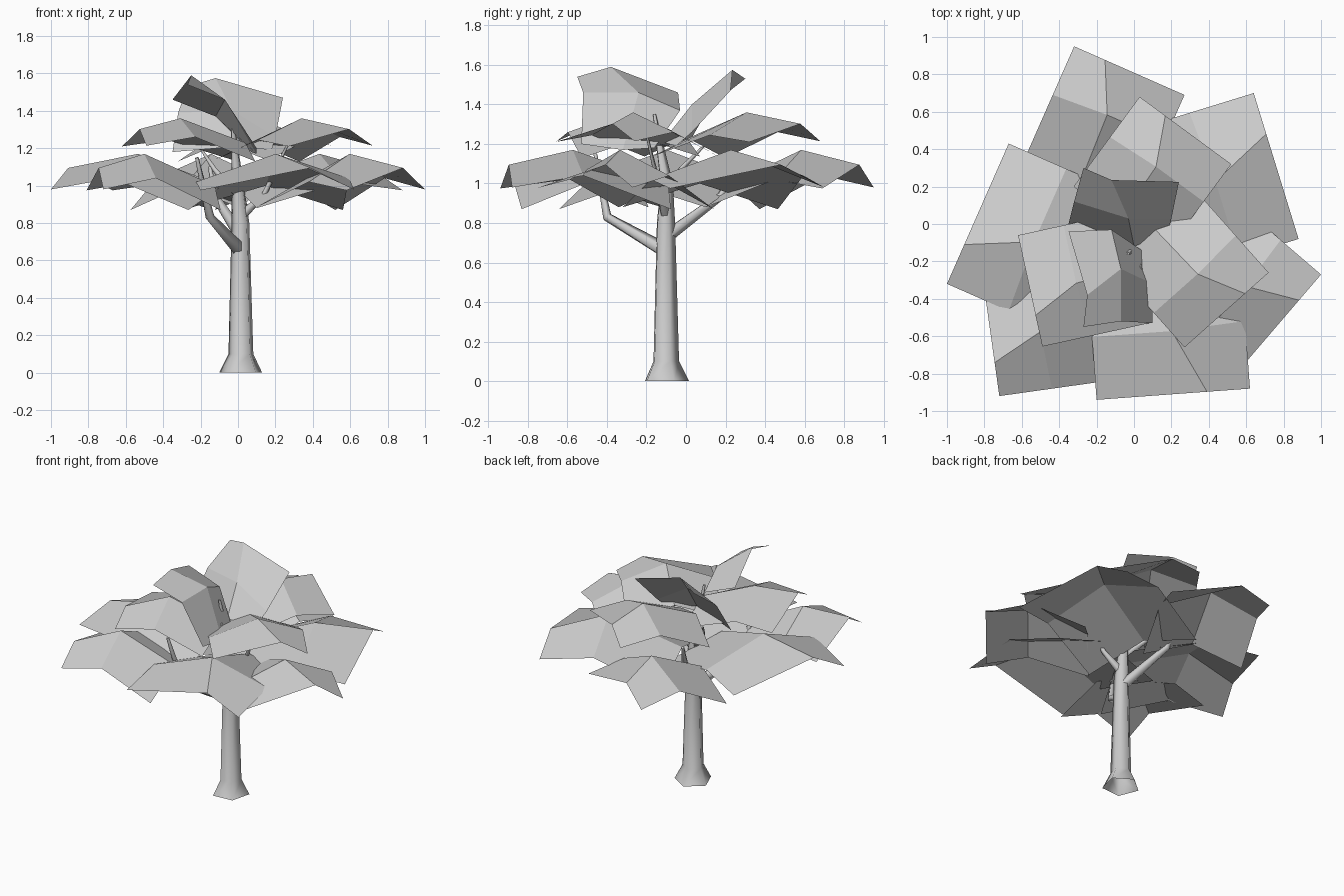
import bpy, bmesh, math
from mathutils import Vector

if "Cube" in bpy.data.objects:
    bpy.data.objects.remove(bpy.data.objects["Cube"])


def finish(name, bm):
    me = bpy.data.meshes.new(name)
    bm.to_mesh(me)
    bm.free()
    ob = bpy.data.objects.new(name, me)
    bpy.context.collection.objects.link(ob)
    return ob


def tube(name, path, sides=5, phase=-50):
    """Tapered open-bottomed tube through (x, y, z, radius) points."""
    bm = bmesh.new()
    rings = []
    pts = [Vector(p[:3]) for p in path]
    for i, p in enumerate(pts):
        d = (pts[min(i + 1, len(pts) - 1)] - pts[max(i - 1, 0)]).normalized()
        a = Vector((1, 0, 0))
        a = (a - d * a.dot(d)).normalized()
        b = d.cross(a)
        r = path[i][3]
        rings.append([bm.verts.new(p + r * (a * math.cos(t) + b * math.sin(t)))
                      for t in (math.radians(phase + 360 * k / sides) for k in range(sides))])
    for lo, hi in zip(rings, rings[1:]):
        for k in range(sides):
            j = (k + 1) % sides
            bm.faces.new((lo[k], lo[j], hi[j], hi[k]))
    bm.faces.new(rings[-1])
    ob = finish(name, bm)
    bpy.ops.object.select_all(action='DESELECT')
    ob.select_set(True)
    bpy.context.view_layer.objects.active = ob
    bpy.ops.object.shade_smooth_by_angle(angle=math.radians(75))


def sheet(name, rows):
    """Folded leaf sheet from a 3 x 3 grid of points."""
    bm = bmesh.new()
    g = [[bm.verts.new(p) for p in row] for row in rows]
    for i in range(2):
        for j in range(2):
            bm.faces.new((g[i][j], g[i][j + 1], g[i + 1][j + 1], g[i + 1][j]))
    bmesh.ops.recalc_face_normals(bm, faces=bm.faces)
    if sum(f.normal.z for f in bm.faces) < 0:
        bmesh.ops.reverse_faces(bm, faces=bm.faces)
    finish(name, bm)


# One square folded leaf: (inward, along the outer edge, height)
FOLD = [[(0, 0, .98), (0, .28, 1.095), (0, 1, .975)],
        [(.44, 0, 1.04), (.41, .48, 1.17), (.41, 1, 1.02)],
        [(.98, 0, .87), (1, .5, 1.0), (1, 1, .88)]]


def leaf(name, corner, edge, middle=False):
    s = Vector(edge)
    l = Vector((s.y, -s.x))
    lift = (lambda z: 1.36 + (z - 1.17) * .77) if middle else (lambda z: z)
    sheet(name, [[(corner[0] + l.x * u + s.x * v, corner[1] + l.y * u + s.y * v, lift(z))
                  for u, v, z in row] for row in FOLD])


# Trunk and branches
tube("trunk", [(.017, -.105, 0, .121), (.017, -.105, .1, .07), (.014, -.105, .8, .05),
               (0, -.1, 1.0, .034), (-.03, -.16, 1.35, .008)])
tube("front_branch", [(.01, -.1, .655, .04), (-.15, -.40, .83, .025), (-.22, -.46, 1.15, .01)])
tube("back_branch", [(.01, -.09, .74, .035), (-.12, .18, .94, .022), (-.15, .25, 1.1, .01)])
tube("upper_branch_right", [(0, -.1, .82, .03), (.14, -.13, .95, .016), (.28, -.2, 1.25, .006)])
tube("upper_branch_left", [(0, -.1, .95, .024), (-.12, -.02, 1.08, .014), (-.2, .1, 1.2, .006)])

# Lower layer: three smaller and three larger leaves
leaf("lower_small_leaf_1", (-.32, .95), (.59, -.26))
leaf("lower_small_leaf_2", (1.0, -.27), (-.42, -.49))
leaf("lower_small_leaf_3", (-.72, -.92), (-.09, .64))
leaf("lower_large_leaf_1", (-1.0, -.32), (.33, .75))
leaf("lower_large_leaf_2", (.64, .70), (.24, -.78))
leaf("lower_large_leaf_3", (.62, -.88), (-.82, -.06))

# Middle layer of leaves
leaf("middle_leaf_1", (.03, .68), (.49, -.36), True)
leaf("middle_leaf_2", (.72, -.26), (-.45, -.40), True)
leaf("middle_leaf_3", (-.49, -.655), (-.13, .595), True)

# Two upright leaves at the crown
sheet("crown_leaf_back", [
    [(-.35, .0, 1.18), (0, -.12, 1.21), (.18, -.05, 1.19)],
    [(-.32, .12, 1.39), (-.03, .03, 1.40), (.2, .03, 1.26)],
    [(-.27, .30, 1.53), (-.12, .235, 1.575), (.24, .225, 1.47)]])
sheet("crown_leaf_front", [
    [(-.35, -.04, 1.46), (-.25, -.38, 1.59), (-.27, -.55, 1.54)],
    [(-.12, -.03, 1.37), (-.07, -.24, 1.46), (-.07, -.52, 1.46)],
    [(.07, -.16, 1.18), (.1, -.32, 1.17), (.1, -.53, 1.2)]])
